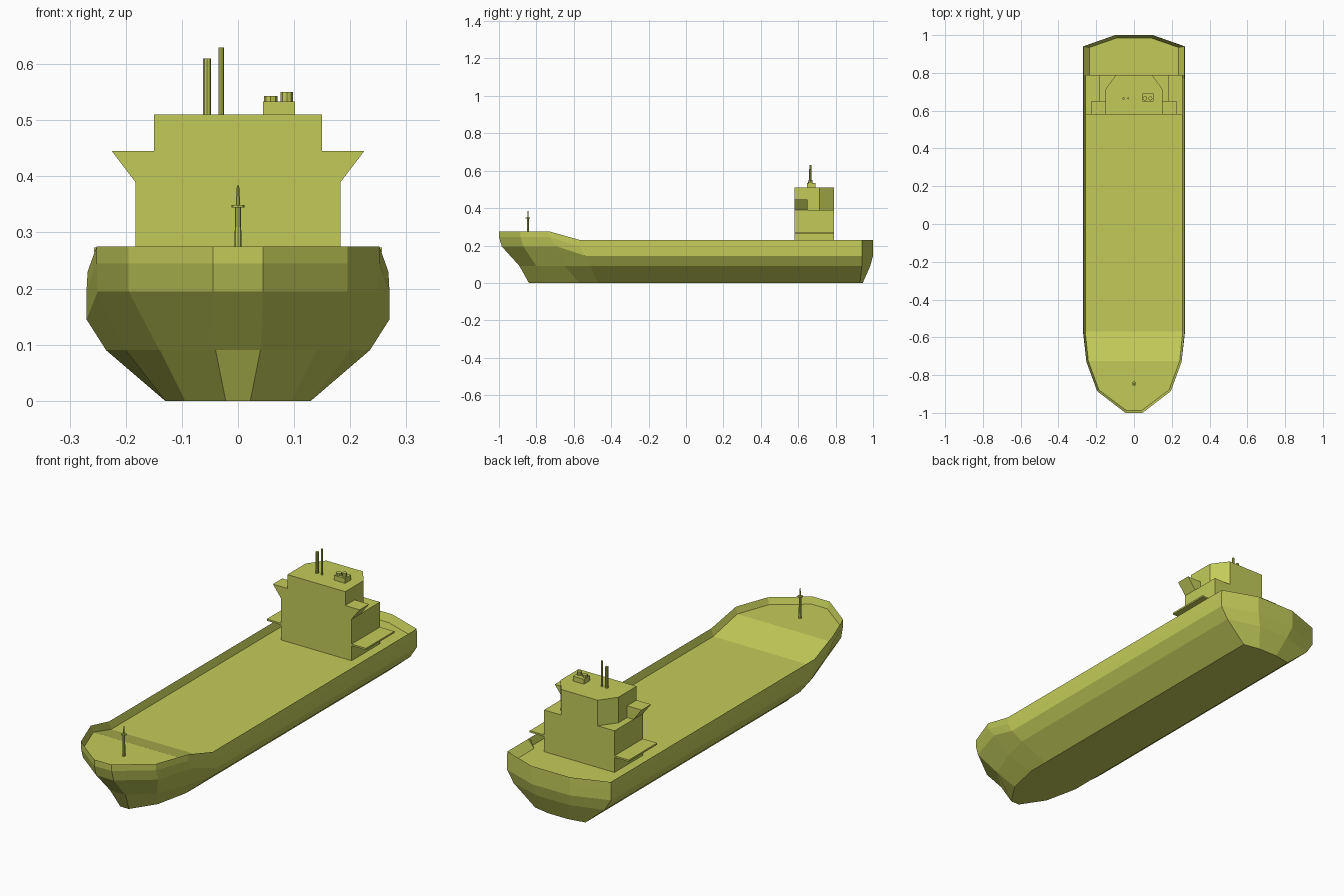
import bpy, bmesh

if "Cube" in bpy.data.objects:
    bpy.data.objects.remove(bpy.data.objects["Cube"])

mat = bpy.data.materials.new("olive_paint")
mat.diffuse_color = (0.54, 0.6, 0.1, 1)
mat.use_nodes = True
mat.node_tree.nodes["Principled BSDF"].inputs["Base Color"].default_value = mat.diffuse_color


def finish(name, bm):
    bmesh.ops.recalc_face_normals(bm, faces=bm.faces)
    me = bpy.data.meshes.new(name)
    bm.to_mesh(me)
    bm.free()
    ob = bpy.data.objects.new(name, me)
    me.materials.append(mat)
    bpy.context.collection.objects.link(ob)
    return ob


def prism(name, pts, axis, a, b):
    """Extrude a 2D outline: axis 'z' takes (x, y), axis 'y' takes (x, z)."""
    bm = bmesh.new()
    place = (lambda p, t: (p[0], p[1], t)) if axis == 'z' else (lambda p, t: (p[0], t, p[1]))
    lo = [bm.verts.new(place(p, a)) for p in pts]
    hi = [bm.verts.new(place(p, b)) for p in pts]
    bm.faces.new(lo)
    bm.faces.new(hi)
    n = len(pts)
    for i in range(n):
        bm.faces.new((lo[i], lo[(i + 1) % n], hi[(i + 1) % n], hi[i]))
    return finish(name, bm)


def box(name, x0, x1, y0, y1, z0, z1):
    return prism(name, [(x0, y0), (x1, y0), (x1, y1), (x0, y1)], 'z', z0, z1)


def tube(name, x, y, z0, z1, r0, r1=None, n=8):
    bm = bmesh.new()
    bmesh.ops.create_cone(bm, cap_ends=True, segments=n, radius1=r0,
                          radius2=r0 if r1 is None else r1, depth=z1 - z0)
    bmesh.ops.translate(bm, vec=(x, y, (z0 + z1) / 2), verts=bm.verts)
    return finish(name, bm)


# Hull: half outlines (x, y) from bow to stern, with bow and midship heights
levels = [
    ([(.022, -.84), (.095, -.73), (.13, -.57), (.13, -.47), (.13, .77), (.13, .79), (.13, .93), (.05, .945)], 0, 0),
    ([(.04, -.89), (.14, -.80), (.20, -.65), (.235, -.51), (.235, .77), (.235, .79), (.235, .94), (.08, .985)], .09, .09),
    ([(.045, -.985), (.195, -.87), (.25, -.69), (.27, -.54), (.27, .77), (.27, .79), (.27, .94), (.10, 1)], .195, .145),
    ([(.045, -1), (.195, -.885), (.252, -.73), (.27, -.57), (.27, .77), (.27, .79), (.27, .94), (.10, 1)], .245, .195),
    ([(.045, -1), (.195, -.885), (.252, -.73), (.268, -.57), (.268, .77), (.268, .79), (.268, .94), (.10, 1)], .275, .23),
    ([(.04, -.988), (.186, -.878), (.242, -.725), (.258, -.57), (.258, .77), (.235, .79), (.235, .935), (.09, .985)], .245, .195),
]
bm = bmesh.new()
rings = []
for pts, zb, zm in levels:
    right = [bm.verts.new((x, y, zb if i < 3 else zm)) for i, (x, y) in enumerate(pts)]
    left = [bm.verts.new((-v.co.x, v.co.y, v.co.z)) for v in right]
    rings.append(right + left[::-1])
for a, b in zip(rings, rings[1:]):
    n = len(a)
    for i in range(n):
        j = (i + 1) % n
        bm.faces.new((a[i], a[j], b[j], b[i]))
for ring in (rings[0], rings[-1]):          # flat bottom and deck
    for i in range(7):
        bm.faces.new((ring[i], ring[i + 1], ring[14 - i], ring[15 - i]))
finish("hull", bm)

# Deckhouse and wheelhouse
box("deckhouse", -.183, .183, .58, .79, .19, .39)
prism("wheelhouse", [(-.15, .58), (.15, .58), (.15, .715), (.095, .79), (-.095, .79), (-.15, .715)],
      'z', .39, .51)

# Flared bridge wings and side platforms
for s, side in ((1, "right"), (-1, "left")):
    prism("bridge_wing_" + side, [(s * .15, .39), (s * .183, .39), (s * .225, .445), (s * .15, .445)],
          'y', .58, .65)
    box("side_platform_" + side, *sorted((s * .183, s * .257)), .58, .79, .265, .273)

# Roof masts
tube("roof_mast_short", -.055, .665, .51, .61, .007)
tube("roof_mast_tall", -.03, .665, .51, .63, .005)

# Funnel base with two exhausts
box("funnel_base", .045, .102, .648, .692, .51, .533)
tube("exhaust_low", .058, .665, .533, .543, .012)
tube("exhaust_high", .087, .665, .533, .55, .011)

# Bow mast
tube("bow_mast", 0, -.845, .24, .345, .007, .005)
tube("bow_mast_platform", 0, -.845, .344, .349, .012)
tube("bow_mast_tip", 0, -.845, .349, .384, .004, .002)
